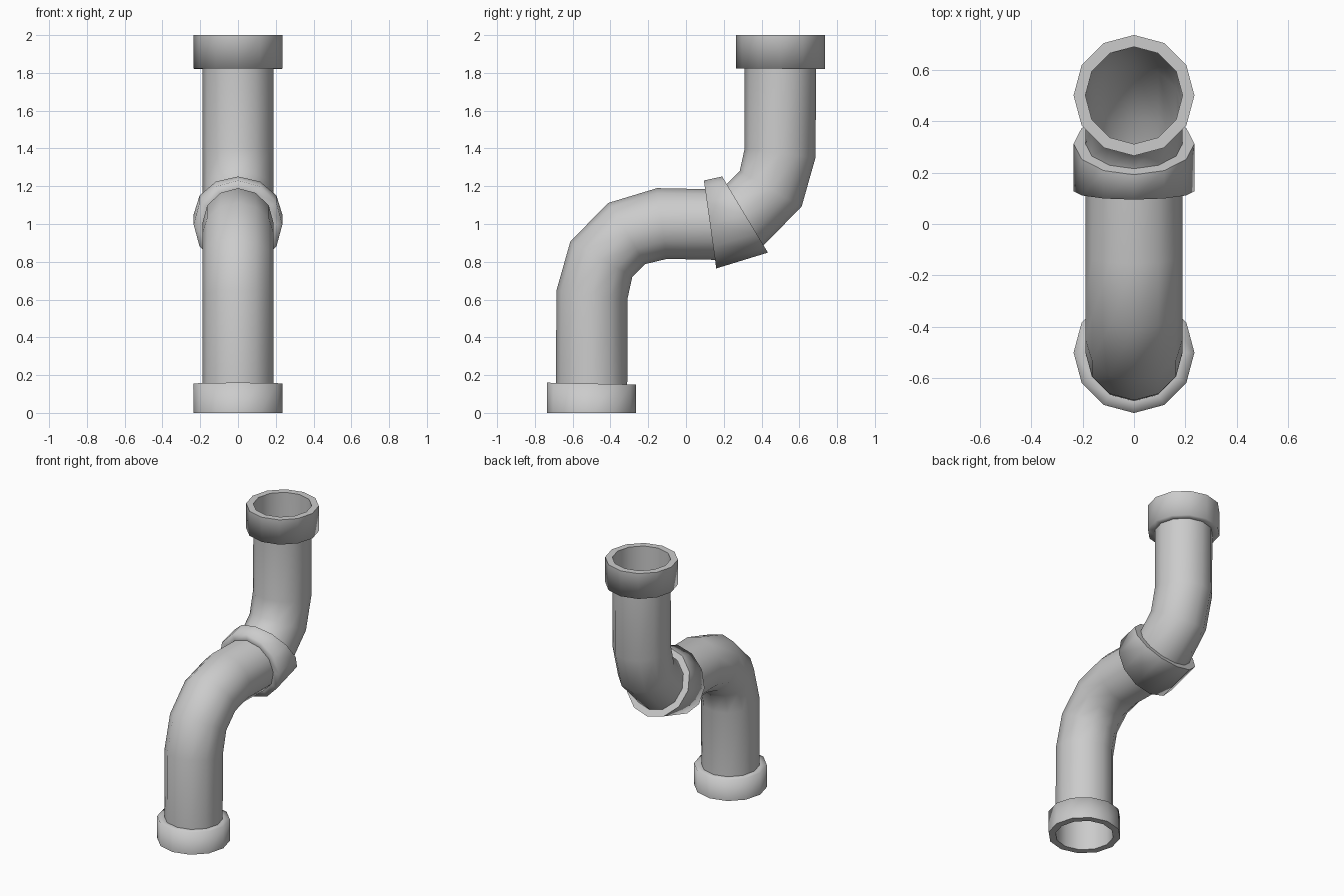
import bpy, bmesh, math
from mathutils import Vector

if "Cube" in bpy.data.objects:
    bpy.data.objects.remove(bpy.data.objects["Cube"])

SIDES = 12
PIPE_R, COLLAR_R = 0.189, 0.235

# Path stations in the YZ plane: centre y, centre z, tilt of the ring in degrees.
# The second half is the first half turned about the middle of the model.
half = [(-0.5, 0.0, 0), (-0.5, 0.155, -1.2), (-0.498, 0.625, -7.5),
        (-0.448, 0.815, -30), (-0.3125, 0.95, -59), (-0.1275, 1.0025, -82)]
path = half + [(-y, 2 - z, t) for y, z, t in reversed(half)]
path[-2] = (0.5, 1.822, -0.6)


def ring(bm, station, radius):
    y, z, tilt = station
    a = math.radians(tilt)
    d = Vector((0, math.cos(a), math.sin(a)))
    x = Vector((1, 0, 0))
    c = Vector((0, y, z))
    step = 2 * math.pi / SIDES
    return [bm.verts.new(c + radius * (x * math.cos(i * step) + d * math.sin(i * step)))
            for i in range(SIDES)]


def sweep(name, sections, flat_bands=()):
    """Skin rings given as (station, radius); listed bands get sharp borders."""
    bm = bmesh.new()
    rings = [ring(bm, s, r) for s, r in sections]
    for k, (a, b) in enumerate(zip(rings, rings[1:])):
        for i in range(SIDES):
            j = (i + 1) % SIDES
            f = bm.faces.new((a[i], a[j], b[j], b[i]))
            f.smooth = True
            if k in flat_bands:
                for e in f.edges:
                    if (e.verts[0] in a) == (e.verts[1] in a):
                        e.smooth = False
    mesh = bpy.data.meshes.new(name)
    bm.to_mesh(mesh)
    bm.free()
    obj = bpy.data.objects.new(name, mesh)
    bpy.context.collection.objects.link(obj)
    return obj


# S-bend pipe, open at both ends
sweep("pipe", [(s, PIPE_R) for s in path])


# Collars: shoulder, outer wall, shoulder
def collar(name, start, end, flat_bands):
    sweep(name, [(start, PIPE_R), (start, COLLAR_R), (end, COLLAR_R), (end, PIPE_R)],
          flat_bands)


collar("bottom_collar", path[0], path[1], (0,))
collar("joint_collar", path[6], path[7], (2,))
collar("top_collar", path[-2], path[-1], (2,))
